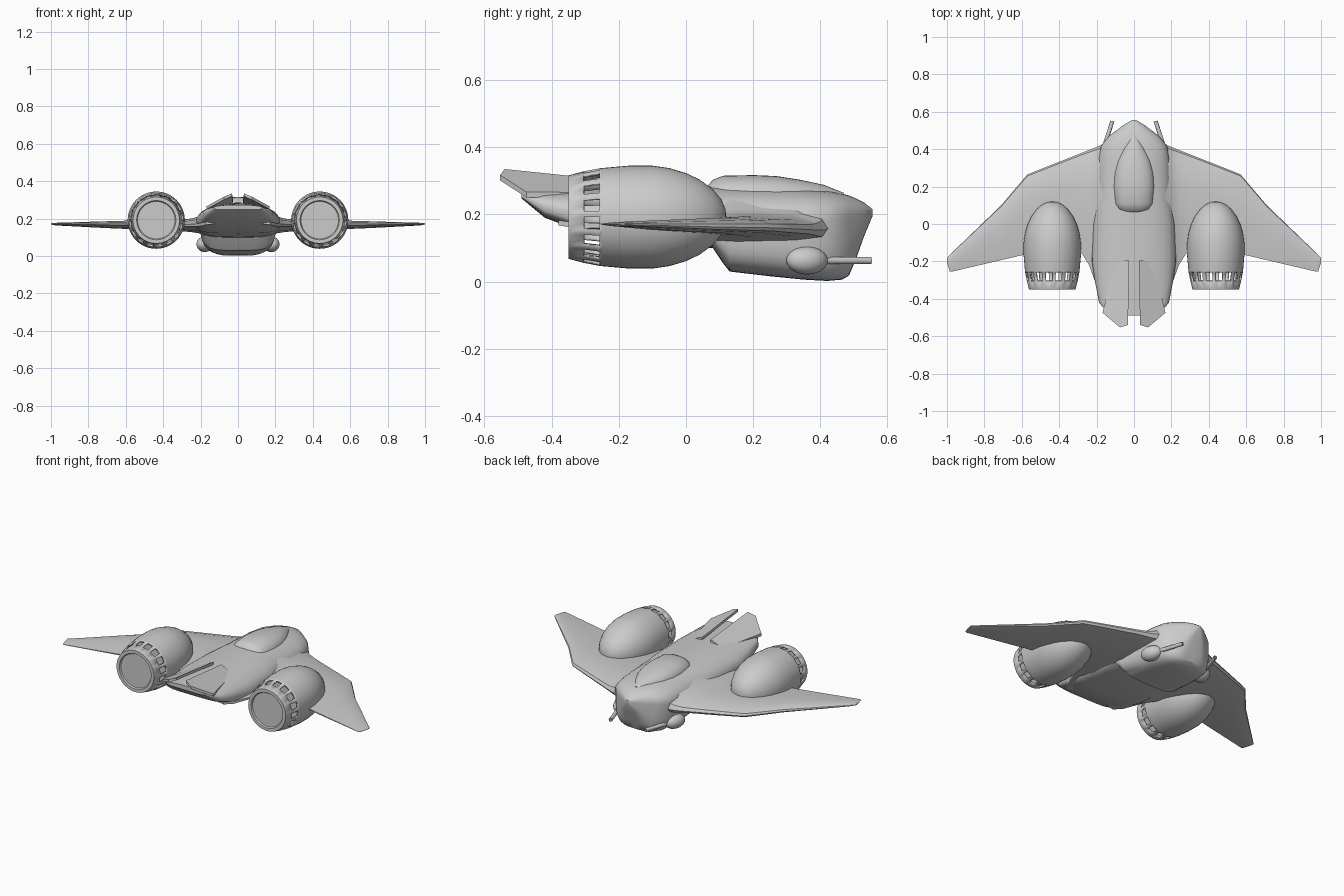
import bpy, bmesh, math
from mathutils import Vector

if "Cube" in bpy.data.objects:
    bpy.data.objects.remove(bpy.data.objects["Cube"])


def make(name, verts, faces, mirror=False, smooth=35):
    me = bpy.data.meshes.new(name)
    me.from_pydata([tuple(v) for v in verts], [], faces)
    bm = bmesh.new()
    bm.from_mesh(me)
    bmesh.ops.remove_doubles(bm, verts=bm.verts, dist=1e-5)
    bmesh.ops.recalc_face_normals(bm, faces=bm.faces)
    bm.to_mesh(me)
    bm.free()
    ob = bpy.data.objects.new(name, me)
    bpy.context.collection.objects.link(ob)
    bpy.ops.object.select_all(action='DESELECT')
    ob.select_set(True)
    bpy.context.view_layer.objects.active = ob
    if smooth:
        bpy.ops.object.shade_smooth_by_angle(angle=math.radians(smooth))
    if mirror:
        ob.modifiers.new("Mirror", 'MIRROR').use_axis[0] = True
    return ob


def loft(name, rings, **kw):
    n = len(rings[0])
    verts = [p for r in rings for p in r]
    faces = [(i * n + j, i * n + (j + 1) % n, (i + 1) * n + (j + 1) % n, (i + 1) * n + j)
             for i in range(len(rings) - 1) for j in range(n)]
    faces += [tuple(range(n)), tuple(range(len(verts) - n, len(verts)))]
    return make(name, verts, faces, **kw)


def section(y, w, mid, top, bot, up=2.2, low=4.0, n=32):
    """Superellipse cross-section, rounder above the waist than below it."""
    ring = []
    for k in range(n):
        a = 2 * math.pi * k / n
        c, s = math.cos(a), math.sin(a)
        e = 2 / (up if s >= 0 else low)
        h = (top - mid) if s >= 0 else (mid - bot)
        ring.append((w * math.copysign(abs(c) ** e, c), y,
                     mid + h * math.copysign(abs(s) ** e, s)))
    return ring


def lathe(name, profile, centre, direction, n, **kw):
    """Revolve (distance, radius) points about an axis."""
    d = Vector(direction).normalized()
    u = d.cross(Vector((0, 0, 1))).normalized()
    v = u.cross(d)
    rings = [[Vector(centre) + d * t + (u * math.cos(a) + v * math.sin(a)) * r
              for a in (2 * math.pi * k / n for k in range(n))] for t, r in profile]
    return loft(name, rings, **kw)


# Fuselage with deep chin: y, half width, waist z, top z, bottom z
body = [(.555, .012, .205, .216, .195), (.53, .055, .20, .235, .135),
        (.505, .088, .195, .248, .065), (.485, .115, .19, .256, .018),
        (.465, .14, .188, .262, .006), (.42, .176, .183, .27, .002),
        (.35, .19, .18, .276, .006), (.25, .198, .178, .28, .016),
        (.13, .20, .176, .284, .03), (.11, .203, .176, .285, .055),
        (.08, .21, .175, .285, .10), (0, .22, .176, .285, .105),
        (-.2, .225, .182, .282, .122), (-.3, .21, .20, .28, .145),
        (-.42, .187, .225, .277, .19), (-.49, .13, .258, .274, .248)]
loft("fuselage", [section(*s) for s in body])

# Canopy
canopy = [(.065, .065, .25, .286, .2), (.08, .09, .25, .303, .2), (.11, .104, .25, .315, .2),
          (.2, .11, .25, .317, .2), (.27, .105, .25, .314, .2), (.34, .088, .25, .303, .2),
          (.41, .055, .245, .288, .2), (.47, .015, .235, .264, .2)]
loft("canopy", [section(*s, low=2) for s in canopy])

# Wings: x, leading y, trailing y, top z, bottom z
stations = [(.12, .44, -.38, .262, .11), (.17, .424, -.38, .24, .115), (.2, .412, -.33, .216, .12),
            (.24, .396, -.22, .202, .127), (.29, .376, -.14, .196, .132),
            (.44, .317, -.145, .193, .138), (.57, .265, -.16, .19, .144),
            (.71, .10, -.193, .186, .15), (.975, -.155, -.255, .178, .164),
            (.985, -.165, -.253, .177, .166), (1.0, -.18, -.205, .175, .169)]
foil = [(0, .35), (.02, .6), (.12, .85), (.35, 1), (.7, .85), (1, .58),
        (1, .42), (.7, .12), (.35, 0), (.12, .05), (.02, .15)]
loft("wings", [[(x, a + (b - a) * f, lo + (hi - lo) * h) for f, h in foil]
               for x, a, b, hi, lo in stations], mirror=True)

# Engine nacelles: a revolved shell with slots cut from the band near the rear
shell = [(-.12, .002), (-.117, .025), (-.105, .053), (-.08, .083), (-.04, .112), (0, .131),
         (.05, .146), (.1, .153), (.17, .153), (.25, .146), (.258, .145),
         (.305, .136), (.35, .124), (.35, .105), (.343, .1)]
engine = lathe("engine_nacelles", shell, (.437, 0, .192), (0, -1, 0), 48, mirror=True)
bm = bmesh.new()
bm.from_mesh(engine.data)
slots = []
for f in bm.faces:
    c = f.calc_center_median()
    if -.304 < c.y < -.26:
        k = int(((math.atan2(c.z - .192, c.x - .437)) % (2 * math.pi)) / (2 * math.pi) * 48)
        if k % 3:
            slots.append(f)
bmesh.ops.delete(bm, geom=slots, context='FACES')
bm.to_mesh(engine.data)
bm.free()
thick = engine.modifiers.new("Thickness", 'SOLIDIFY')
thick.thickness = .01
thick.offset = -1

# Bulkhead closing the shell ahead of the slots
lathe("engine_bulkheads", [(.24, .14), (.25, .14)], (.437, 0, .192), (0, -1, 0), 48, mirror=True)

# V-shaped tail fins: flat plates on a tilted plane
outline = [(.027, -.195), (.105, -.2), (.168, -.475), (.075, -.553), (.032, -.54)]
fin = [[(x, y, .337 - .45 * (x - .03) - .11 * (y + .55) - t) for x, y in outline]
       for t in (0, .016)]
loft("tail_fins", fin, mirror=True, smooth=0)

# Chin guns, toed inward
aim = (-.33, 1, 0)
pod = [(.063 * -math.cos(a), max(.042 * math.sin(a), .001))
       for a in (math.pi * k / 10 for k in range(11))]
lathe("gun_pods", pod, (.178, .36, .063), aim, 20, mirror=True)
lathe("gun_barrels", [(.03, .011), (.2, .011), (.2, .007), (.17, .007)],
      (.178, .36, .063), aim, 12, mirror=True)
